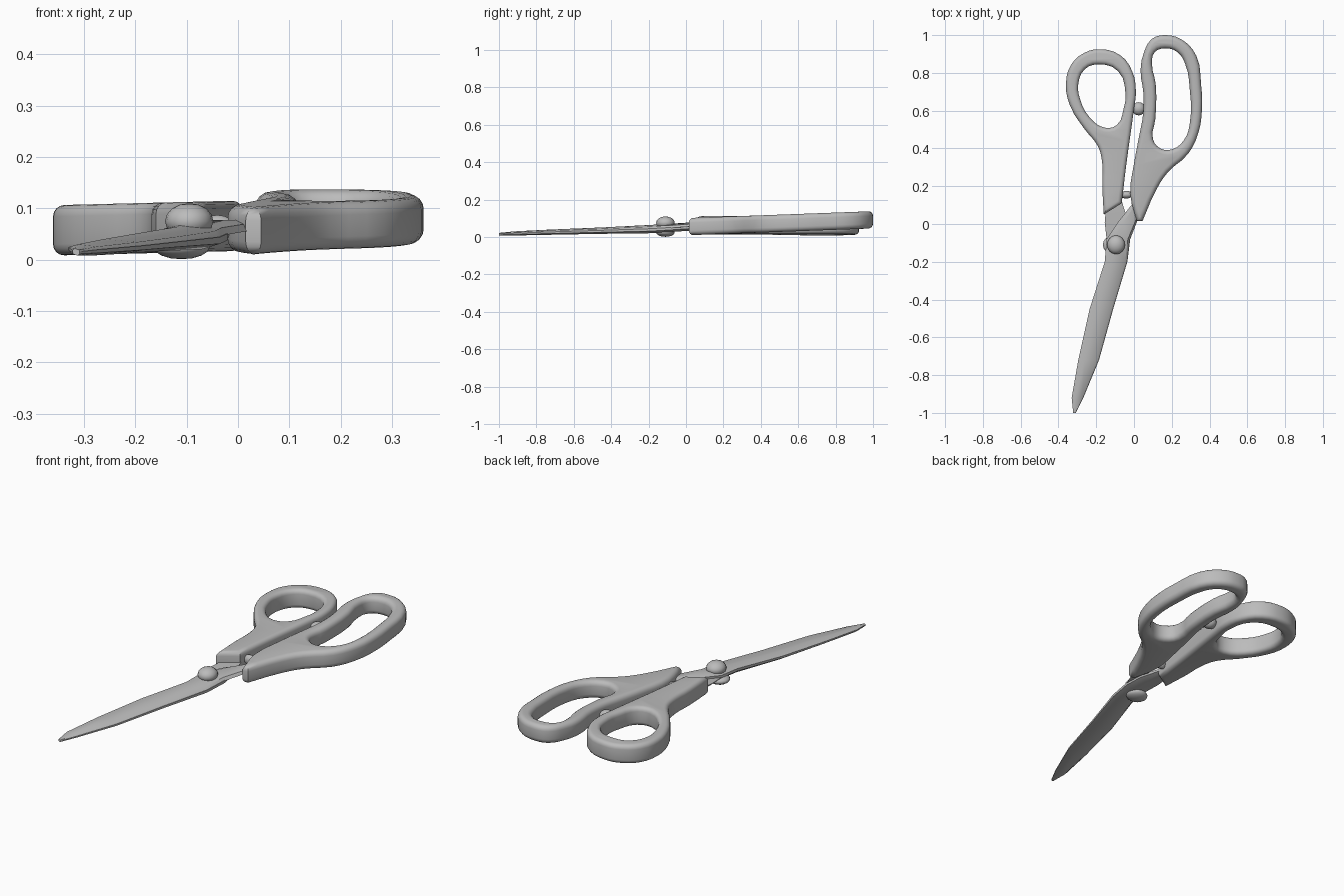
import bpy, bmesh

if "Cube" in bpy.data.objects:
    bpy.data.objects.remove(bpy.data.objects["Cube"], do_unlink=True)

grey = bpy.data.materials.new("plain_grey")
grey.use_nodes = True
grey.diffuse_color = (0.5, 0.5, 0.5, 1)
grey.node_tree.nodes["Principled BSDF"].inputs["Base Color"].default_value = (0.5, 0.5, 0.5, 1)


def finish(obj, angle=0.7):
    obj.data.materials.clear()
    obj.data.materials.append(grey)
    bpy.ops.object.select_all(action="DESELECT")
    obj.select_set(True)
    bpy.context.view_layer.objects.active = obj
    bpy.ops.object.shade_smooth_by_angle(angle=angle)
    return obj


def link_mesh(name, mesh):
    obj = bpy.data.objects.new(name, mesh)
    bpy.context.collection.objects.link(obj)
    return finish(obj)


def handle(name, outer, hole, bevel, half, height):
    """Rounded slab with a finger hole; height(x, y) gives its middle."""
    curve = bpy.data.curves.new(name + "_outline", "CURVE")
    curve.dimensions = "2D"
    curve.fill_mode = "BOTH"
    curve.resolution_u = 3
    curve.bevel_depth = bevel
    curve.offset = -bevel
    curve.bevel_resolution = 3
    curve.extrude = half - bevel
    for points, corners in ((outer, (0, len(outer) - 1)), (hole, ())):
        spline = curve.splines.new("BEZIER")
        spline.bezier_points.add(len(points) - 1)
        spline.use_cyclic_u = True
        for i, (x, y) in enumerate(points):
            p = spline.bezier_points[i]
            p.co = (x, y, 0)
            p.handle_left_type = p.handle_right_type = "VECTOR" if i in corners else "AUTO"
    temp = bpy.data.objects.new(name + "_outline", curve)
    bpy.context.collection.objects.link(temp)
    graph = bpy.context.evaluated_depsgraph_get()
    mesh = bpy.data.meshes.new_from_object(temp.evaluated_get(graph))
    bpy.data.objects.remove(temp, do_unlink=True)
    bm = bmesh.new()
    bm.from_mesh(mesh)
    bmesh.ops.remove_doubles(bm, verts=bm.verts, dist=0.0005)
    for v in bm.verts:
        v.co.z += height(v.co.x, v.co.y)
    bmesh.ops.recalc_face_normals(bm, faces=bm.faces)
    bm.to_mesh(mesh)
    bm.free()
    return link_mesh(name, mesh)


def blade(name, sections, side):
    """Loft of ground sections; side 1 is the upper blade, -1 the lower."""
    shape = ((0, -0.1), (0, 0.5), (0.3, 1), (0.9, 0.6), (1, 0))
    bm = bmesh.new()
    rings = []
    for y, left, right, mid, thick in sections:
        ring = []
        for u, v in shape:
            u = u if side > 0 else 1 - u
            ring.append(bm.verts.new((left + u * (right - left), y, mid + side * v * thick)))
        rings.append(ring)
    n = len(shape)
    for a, b in zip(rings, rings[1:]):
        for i in range(n):
            bm.faces.new((a[i], a[(i + 1) % n], b[(i + 1) % n], b[i]))
    bm.faces.new(rings[0])
    bm.faces.new(rings[-1])
    bmesh.ops.recalc_face_normals(bm, faces=bm.faces)
    mesh = bpy.data.meshes.new(name)
    bm.to_mesh(mesh)
    bm.free()
    return link_mesh(name, mesh)


def dome(name, place, size):
    bpy.ops.mesh.primitive_uv_sphere_add(segments=16, ring_count=8, location=place)
    obj = bpy.context.object
    obj.name = name
    obj.scale = size
    finish(obj, 1.0)


# Thumb handle with round hole
handle("thumb_handle",
       [(-.16, .05), (-.168, .21), (-.168, .32), (-.19, .41), (-.26, .5), (-.34, .63),
        (-.36, .74), (-.335, .84), (-.265, .905), (-.18, .925), (-.075, .895), (-.01, .81),
        (.01, .7), (0, .61), (-.015, .5), (-.04, .32), (-.065, .11)],
       [(-.19, .845), (-.26, .82), (-.295, .74), (-.285, .66), (-.235, .565), (-.155, .51),
        (-.09, .525), (-.055, .61), (-.045, .69), (-.085, .81)],
       .022, .049, lambda x, y: .066 + .025 * x)

# Long finger handle, rising toward the back
handle("finger_handle",
       [(.015, .015), (-.02, .16), (0, .32), (.03, .48), (.048, .58), (.05, .69), (.035, .81),
        (.05, .9), (.095, .98), (.165, 1), (.255, .975), (.33, .89), (.355, .74), (.36, .61),
        (.34, .48), (.285, .37), (.18, .275), (.12, .185), (.045, .015)],
       [(.165, .93), (.11, .91), (.095, .85), (.115, .74), (.113, .555), (.1, .45), (.14, .4),
        (.2, .395), (.265, .445), (.295, .53), (.295, .715), (.27, .85), (.23, .91)],
       .025, .046, lambda x, y: .055 + .037 * y)

# Blades: y, left edge, right edge, middle height, thickness
shared = [(-.08, -.145, -.02, .049, .022), (-.2, -.155, -.035, .042, .022),
          (-.45, -.235, -.11, .034, .017), (-.72, -.295, -.185, .026, .014),
          (-.92, -.33, -.268, .019, .011), (-1, -.322, -.308, .015, .007)]
blade("upper_blade", [(.13, .01, .06, .058, .02), (.01, -.085, .015, .055, .022)] + shared, 1)
blade("lower_blade", [(.17, -.14, -.08, .058, .02), (.01, -.155, -.03, .055, .022)] + shared, -1)

# Pivot and the small stops between the handles
dome("pivot_cap", (-.095, -.11, .075), (.047, .05, .035))
dome("pivot_base", (-.11, -.11, .025), (.055, .05, .024))
dome("handle_stop", (.025, .61, .07), (.035, .035, .03))
dome("neck_stop", (-.04, .155, .062), (.035, .02, .025))
